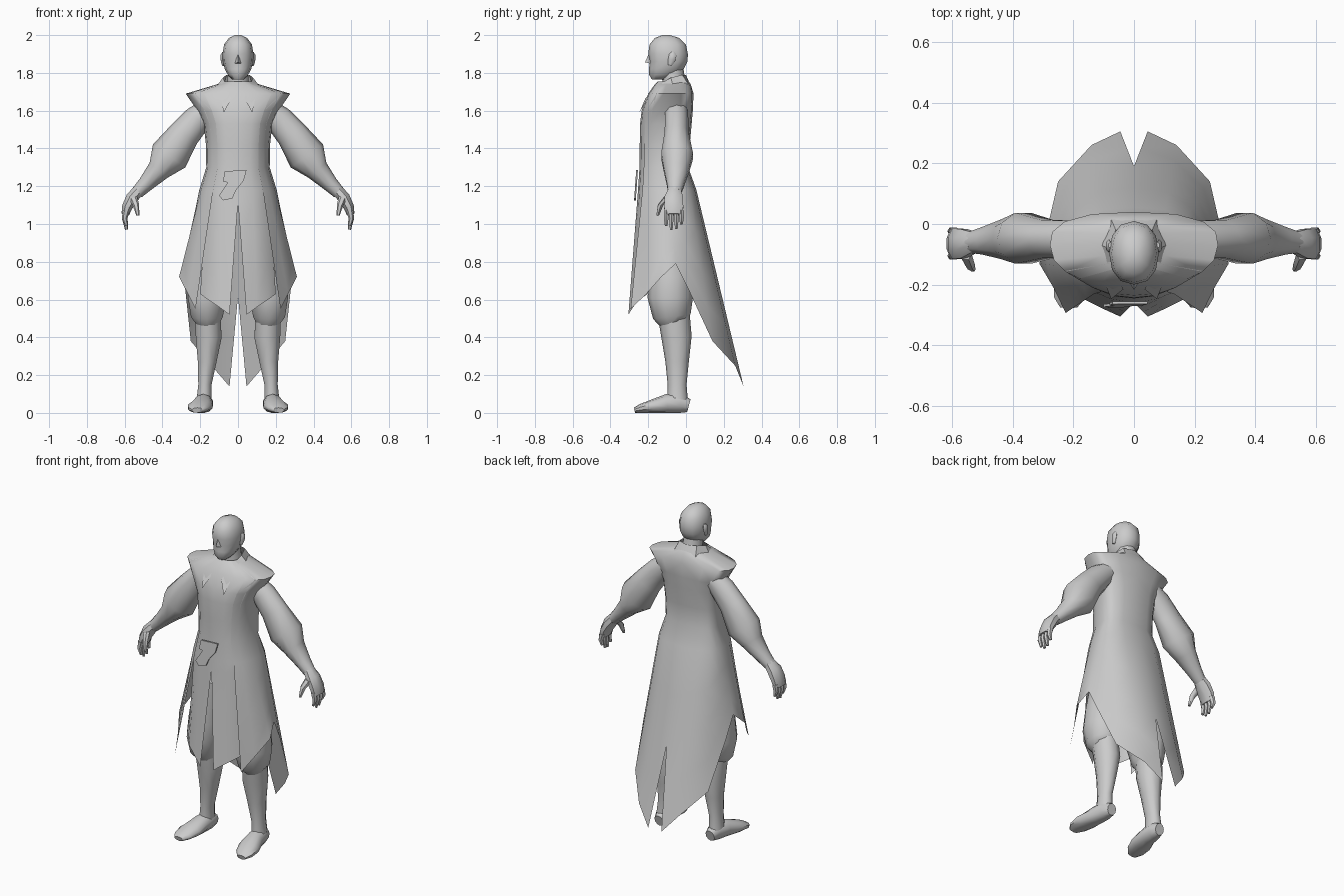
import bpy, bmesh, math
from mathutils import Vector

if "Cube" in bpy.data.objects:
    bpy.data.objects.remove(bpy.data.objects["Cube"])

grey = bpy.data.materials.new("plain_grey")
grey.diffuse_color = (0.6, 0.6, 0.6, 1)
grey.use_nodes = True
grey.node_tree.nodes["Principled BSDF"].inputs["Base Color"].default_value = grey.diffuse_color


def finish(name, bm, mirror=True, angle=50):
    bmesh.ops.recalc_face_normals(bm, faces=bm.faces)
    me = bpy.data.meshes.new(name)
    bm.to_mesh(me)
    bm.free()
    ob = bpy.data.objects.new(name, me)
    bpy.context.collection.objects.link(ob)
    me.materials.append(grey)
    if mirror:
        m = ob.modifiers.new("mirror", 'MIRROR')
        m.use_clip = True
        m.merge_threshold = 0.002
    bpy.ops.object.select_all(action='DESELECT')
    ob.select_set(True)
    bpy.context.view_layer.objects.active = ob
    bpy.ops.object.shade_smooth_by_angle(angle=math.radians(angle))
    return ob


def grid(bm, rows, closed=False, caps=False):
    vs = [[bm.verts.new(p) for p in r] for r in rows]
    n = len(vs[0])
    for a, b in zip(vs, vs[1:]):
        for i in range(n if closed else n - 1):
            j = (i + 1) % n
            bm.faces.new((a[i], a[j], b[j], b[i]))
    if caps:
        bm.faces.new(vs[0])
        bm.faces.new(vs[-1])


def tube(bm, rings, u, sides=10):
    """Loft ellipses (x, y, z, radius along u, radius across) along a path."""
    u = Vector(u)
    c = [Vector(r[:3]) for r in rings]
    rows = []
    for k, r in enumerate(rings):
        t = (c[min(k + 1, len(c) - 1)] - c[max(k - 1, 0)]).normalized()
        v = t.cross(u).normalized()
        row = []
        for i in range(sides):
            a = 2 * math.pi * (i + .5) / sides
            p = c[k] + u * r[3] * math.cos(a) + v * r[4] * math.sin(a)
            p.z = max(p.z, 0)
            row.append(p)
        rows.append(row)
    grid(bm, rows, True, True)


def on_ring(theta, w, front, back, cy=-0.06, e=0.8):
    """Point on a squarish oval; theta 0 is the back, 180 the front."""
    s, c = math.sin(math.radians(theta)), math.cos(math.radians(theta))
    r = back - cy if c > 0 else cy - front
    return (w * abs(s) ** e if theta < 180 else 0.0,
            cy + math.copysign(r * abs(c) ** e, c))


# coat cross-sections: z, half width, front y, back y, panel gap
BODY = [(1.755, .075, -.15, .015, 0), (1.74, .11, -.165, .025, 0),
        (1.69, .277, -.2, .04, 0), (1.6, .215, -.235, .036, 0),
        (1.53, .182, -.243, .03, 0), (1.42, .17, -.248, .02, .5),
        (1.3, .168, -.252, .012, 1), (1.18, .205, -.26, .055, 1)]


def panel(name, cols, rows, inset):
    """Coat panel: upper cross-sections, then straight runs down to the hem.
    cols: (angle, hem x, hem y, hem z, slit start or None)"""
    pts = []
    for z, w, f, b, gap in BODY:
        d = inset * gap
        pts.append([(*on_ring(c[0], w - d, f + d, b - d), z) for c in cols])
    top = pts[-1]
    for t in rows:
        row = []
        for p, (a, hx, hy, hz, slit) in zip(top, cols):
            q = Vector(p).lerp(Vector((hx, hy, hz)), t)
            if slit is not None:
                q.x = hx * max(0, (t - slit) / (1 - slit))
            row.append(q)
        pts.append(row)
    bm = bmesh.new()
    grid(bm, pts)
    return finish(name, bm, angle=60)


# outer coat with long split tails
panel("coat", [(0, .045, .305, .14, .54), (25, .14, .26, .25, None),
               (52, .25, .14, .38, None), (75, .28, .01, .66, None),
               (92, .285, -.055, .79, None), (110, .312, -.13, .72, None),
               (130, .265, -.21, .63, None), (145, .225, -.293, .55, None)],
      [.27, .54, .77, 1], 0)

# front panels split down the middle
panel("front_panel", [(128, .2, -.2, .63, None), (145, .16, -.25, .6, None),
                      (162, .1, -.28, .56, None), (180, .045, -.305, .52, .1)],
      [.1, .4, .7, 1], .006)

# collar with pointed lapels
bm = bmesh.new()
grid(bm, [[(0, .0, 1.79), (.06, -.02, 1.79), (.08, -.08, 1.775),
           (.06, -.16, 1.73), (.035, -.215, 1.665)],
          [(0, .025, 1.73), (.075, .015, 1.735), (.11, -.07, 1.735),
           (.1, -.185, 1.7), (.075, -.247, 1.59)]])
finish("collar", bm, angle=30)

# belt ornament plate
bm = bmesh.new()
prof = [(-.07, 1.28), (.045, 1.285), (.03, 1.23), (-.01, 1.18), (-.03, 1.135),
        (-.08, 1.125), (-.1, 1.15), (-.055, 1.22), (-.08, 1.225)]
outline = [[(x, y - (1.28 - z) * .07, z) for x, z in prof] for y in (-.264, -.255)]
grid(bm, outline, True, True)
finish("belt_plate", bm, mirror=False, angle=30)

# sleeves with wide cuffs, then forearms
bm = bmesh.new()
tube(bm, [(.15, -.05, 1.61, .06, .06), (.215, -.05, 1.555, .065, .075),
          (.285, -.05, 1.475, .066, .084), (.365, -.047, 1.36, .088, .105),
          (.42, -.05, 1.285, .07, .062), (.49, -.055, 1.21, .048, .042),
          (.535, -.06, 1.165, .037, .034)], (0, 1, 0))
finish("sleeve", bm)

# hands: palm, fingers and thumb
bm = bmesh.new()
tube(bm, [(.525, -.06, 1.18, .036, .032), (.56, -.065, 1.14, .052, .036),
          (.587, -.065, 1.09, .055, .03), (.597, -.065, 1.05, .05, .022)],
     (0, 1, 0), 8)
for k, tip in enumerate((.99, .97, .975, 1.0)):
    y = -.105 + k * .027
    tube(bm, [(.592, y, 1.07, .014, .018), (.6, y, 1.03, .014, .015),
              (.59, y, tip, .008, .008)], (0, 1, 0), 6)
tube(bm, [(.555, -.1, 1.14, .02, .022), (.54, -.135, 1.1, .016, .017),
          (.53, -.15, 1.045, .008, .008)], (0, 1, 0), 6)
finish("hand", bm)

# baggy breeches
bm = bmesh.new()
tube(bm, [(.11, -.08, .98, .1, .11), (.145, -.08, .72, .115, .12),
          (.162, -.083, .61, .108, .12), (.165, -.075, .51, .088, .1),
          (.16, -.065, .47, .06, .07)], (1, 0, 0))
finish("breeches", bm)

# lower legs
bm = bmesh.new()
tube(bm, [(.16, -.065, .52, .07, .085), (.155, -.05, .4, .072, .08),
          (.163, -.047, .27, .052, .062), (.175, -.047, .15, .037, .05),
          (.18, -.045, .06, .042, .055)], (1, 0, 0))
finish("lower_leg", bm)

# shoes
bm = bmesh.new()
tube(bm, [(.175, .015, .038, .03, .035), (.178, -.03, .05, .047, .052),
          (.185, -.1, .048, .052, .052), (.2, -.18, .034, .067, .036),
          (.21, -.24, .023, .056, .024), (.215, -.273, .014, .03, .014)], (1, 0, 0))
finish("shoe", bm)

# head
bm = bmesh.new()
rows = []
for z, w, f, b in [(2.0, .018, -.125, -.085), (1.985, .048, -.165, -.035),
                   (1.95, .074, -.193, 0), (1.9, .082, -.2, .01),
                   (1.86, .08, -.192, .008), (1.82, .07, -.196, -.012),
                   (1.79, .054, -.195, -.05), (1.765, .03, -.18, -.09)]:
    cy = (f + b) / 2
    half = [on_ring(i * 30, w, f, b, cy, .9) for i in range(7)]
    ring = half + [(-x, y) for x, y in half[5:0:-1]]
    rows.append([(x, y, z) for x, y in ring])
grid(bm, rows, True, True)
# neck
tube(bm, [(0, -.06, 1.68, .075, .075), (0, -.065, 1.76, .058, .06),
          (0, -.075, 1.83, .055, .06)], (1, 0, 0))
finish("head_and_neck", bm, mirror=False)

# nose wedge
bm = bmesh.new()
v = [bm.verts.new(p) for p in [(0, -.196, 1.905), (-.017, -.19, 1.85),
                               (.017, -.19, 1.85), (0, -.217, 1.856)]]
for f in ((0, 1, 3), (0, 3, 2), (1, 2, 3), (0, 2, 1)):
    bm.faces.new([v[i] for i in f])
finish("nose", bm, mirror=False, angle=30)

# ears
bm = bmesh.new()
tube(bm, [(.078, -.085, 1.84, .008, .01), (.083, -.075, 1.87, .01, .02),
          (.083, -.07, 1.895, .01, .02), (.078, -.07, 1.91, .006, .01)], (1, 0, 0), 6)
finish("ear", bm)
